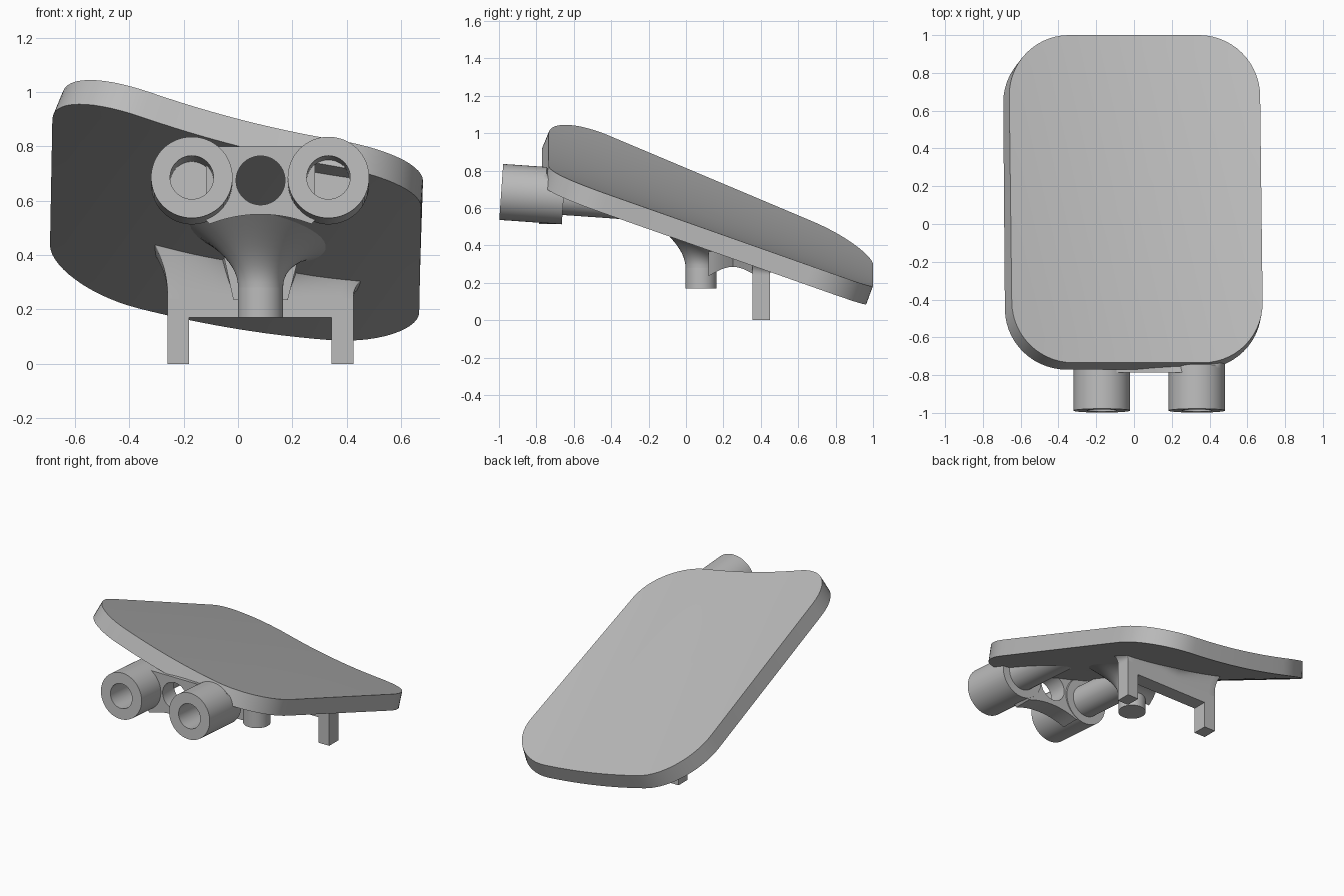
import bpy, bmesh
from math import sin, cos, pi, radians
from mathutils import Vector

if "Cube" in bpy.data.objects:
    bpy.data.objects.remove(bpy.data.objects["Cube"])

grey = bpy.data.materials.new("light_grey")
grey.use_nodes = True
grey.diffuse_color = (0.5, 0.5, 0.5, 1)
grey.node_tree.nodes["Principled BSDF"].inputs["Base Color"].default_value = grey.diffuse_color


def surface(x, y):
    """Height of the gently dished and tilted top of the plate."""
    return 0.615 - 0.22 * x + 0.13 * x * x - 0.39 * y + 0.055 * x * y


def normal(x, y):
    return Vector((0.22 - 0.26 * x - 0.055 * y, 0.39 - 0.055 * x, 1)).normalized()


def under(x, y, depth=0.095):
    return surface(x, y) - depth


def tuck(p):
    """Keep mount geometry from poking through the plate."""
    if p.y > -0.74:
        p.z = min(p.z, under(p.x, p.y, 0.05))
    return p


def loft(name, rings, cap=True, close=False):
    """Skin a list of equal-length closed rings."""
    bm = bmesh.new()
    loops = [[bm.verts.new(p) for p in ring] for ring in rings]
    pairs = list(zip(loops, loops[1:]))
    if close:
        pairs.append((loops[-1], loops[0]))
    for a, b in pairs:
        for i in range(len(a)):
            j = (i + 1) % len(a)
            bm.faces.new((a[i], a[j], b[j], b[i]))
    if cap:
        bm.faces.new(loops[0][::-1])
        bm.faces.new(loops[-1])
    bmesh.ops.remove_doubles(bm, verts=bm.verts, dist=1e-5)
    bmesh.ops.recalc_face_normals(bm, faces=bm.faces)
    mesh = bpy.data.meshes.new(name)
    bm.to_mesh(mesh)
    bm.free()
    mesh.materials.append(grey)
    obj = bpy.data.objects.new(name, mesh)
    bpy.context.collection.objects.link(obj)
    bpy.ops.object.select_all(action='DESELECT')
    obj.select_set(True)
    bpy.context.view_layer.objects.active = obj
    bpy.ops.object.shade_smooth_by_angle(angle=radians(35))
    return obj


def rounded_rect(hx, hy, r, arc=14, edge=12):
    """Rounded rectangle with evenly divided straight edges."""
    corners = []
    for q, (sx, sy) in enumerate(((1, 1), (-1, 1), (-1, -1), (1, -1))):
        corners.append([Vector((sx * (hx - r) + r * cos((q + k / arc) * pi / 2),
                                sy * (hy - r) + r * sin((q + k / arc) * pi / 2)))
                        for k in range(arc + 1)])
    pts = []
    for q, c in enumerate(corners):
        nxt = corners[(q + 1) % 4][0]
        pts += c + [c[-1].lerp(nxt, k / edge) for k in range(1, edge)]
    return pts


def circle(x, y, r, n=48):
    return [Vector((x + r * cos(2 * pi * i / n), y + r * sin(2 * pi * i / n)))
            for i in range(n)]


# Tilted plate: concentric rings over the top, then over the underside
outline = rounded_rect(0.664, 0.867, 0.32)
top, bottom = [], []
for k in range(1, 13):
    upper, lower = [], []
    for p in outline:
        y = 0.133 + p.y * k / 12
        x = p.x * k / 12 + 0.012 - 0.012 * y
        v = Vector((x, y, surface(x, y)))
        upper.append(v)
        lower.append(v - normal(x, y) * 0.103)
    top.append(upper)
    bottom.append(lower)
loft("plate", top + bottom[::-1])

# Twin sockets with blind bores, each continuing as a thinner rod to the plate
axis = Vector((0, cos(radians(4)), -sin(radians(4))))
side = Vector((0, sin(radians(4)), cos(radians(4))))
profile = [(0.001, 0.31), (0.08, 0.31), (0.08, 0)]
profile += [(0.15, 0.335 * k / 20) for k in range(21)]
profile += [(0.1, 0.335 + 0.7 * k / 30) for k in range(31)]
for name, cx in (("right_socket", -0.17), ("left_socket", 0.333)):
    start = Vector((cx, -0.988, 0.686))
    loft(name, [[tuck(start + axis * s + Vector((p.x, 0, 0)) + side * p.y)
                 for p in circle(0, 0, r, 64)] for r, s in profile])

# Arched web with a round hole, joining the sockets
hole, rim = circle(0, 0, 0.09, 64), []
for p in hole:
    q = p / max(abs(p.x) / 0.2, abs(p.y) / 0.125)
    if q.y < 0:
        q.y -= q.x * q.x
    rim.append(q)
loft("socket_web", [[tuck(Vector((0.083 + p.x, y, 0.675 + p.y))) for p in ring]
                    for ring, y in ((hole, -0.785), (rim, -0.785),
                                    (rim, -0.665), (hole, -0.665))],
     cap=False, close=True)


def prism(name, pts, z0, z1):
    loft(name, [[(p.x, p.y, z) for p in pts] for z in (z0, z1)])


def flare(name, outline, centre, z0, spread, power):
    """Concave fillet that widens from an outline up to the plate underside."""
    rings = []
    for k in range(13):
        t = k / 12
        ring = []
        for p in outline:
            q = p + (p - centre).normalized() * spread * t ** power
            ring.append((q.x, q.y, z0 + (under(q.x, q.y, 0.08) - z0) * t))
        rings.append(ring)
    loft(name, rings)


# Central boss and its flared neck
boss = circle(0.083, 0.08, 0.083)
prism("centre_boss", boss, 0.17, 0.29)
flare("boss_neck", boss, Vector((0.083, 0.08)), 0.28, 0.24, 2.2)


def box(name, x0, x1, y0, y1, z0, z1):
    prism(name, [Vector(c) for c in ((x0, y0), (x1, y0), (x1, y1), (x0, y1))], z0, z1)


# Rear crossbar, its two square legs and the skirt that meets the plate
box("crossbar", -0.26, 0.425, 0.355, 0.45, 0.17, 0.285)
box("right_leg", -0.26, -0.18, 0.355, 0.45, 0, 0.17)
box("left_leg", 0.345, 0.425, 0.355, 0.45, 0, 0.17)
bar = [p + Vector((0.0825, 0.4025)) for p in rounded_rect(0.3425, 0.0475, 0.005, 4, 16)]
flare("crossbar_skirt", bar, Vector((0.0825, 0.4025)), 0.24, 0.07, 2.5)

# Arched rib between the boss and the crossbar
rib = []
for k in range(13):
    y = 0.12 + 0.26 * k / 12
    z = 0.235 + 0.05 * sin(pi * k / 12)
    w = 0.06 + 0.04 * abs(cos(pi * k / 12))
    rib.append([(0.083 - w, y, z), (0.083 + w, y, z),
                (0.083 + w + 0.06, y, under(0.2, y, 0.06)),
                (0.083 - w - 0.06, y, under(0, y, 0.06))])
loft("boss_rib", rib)
